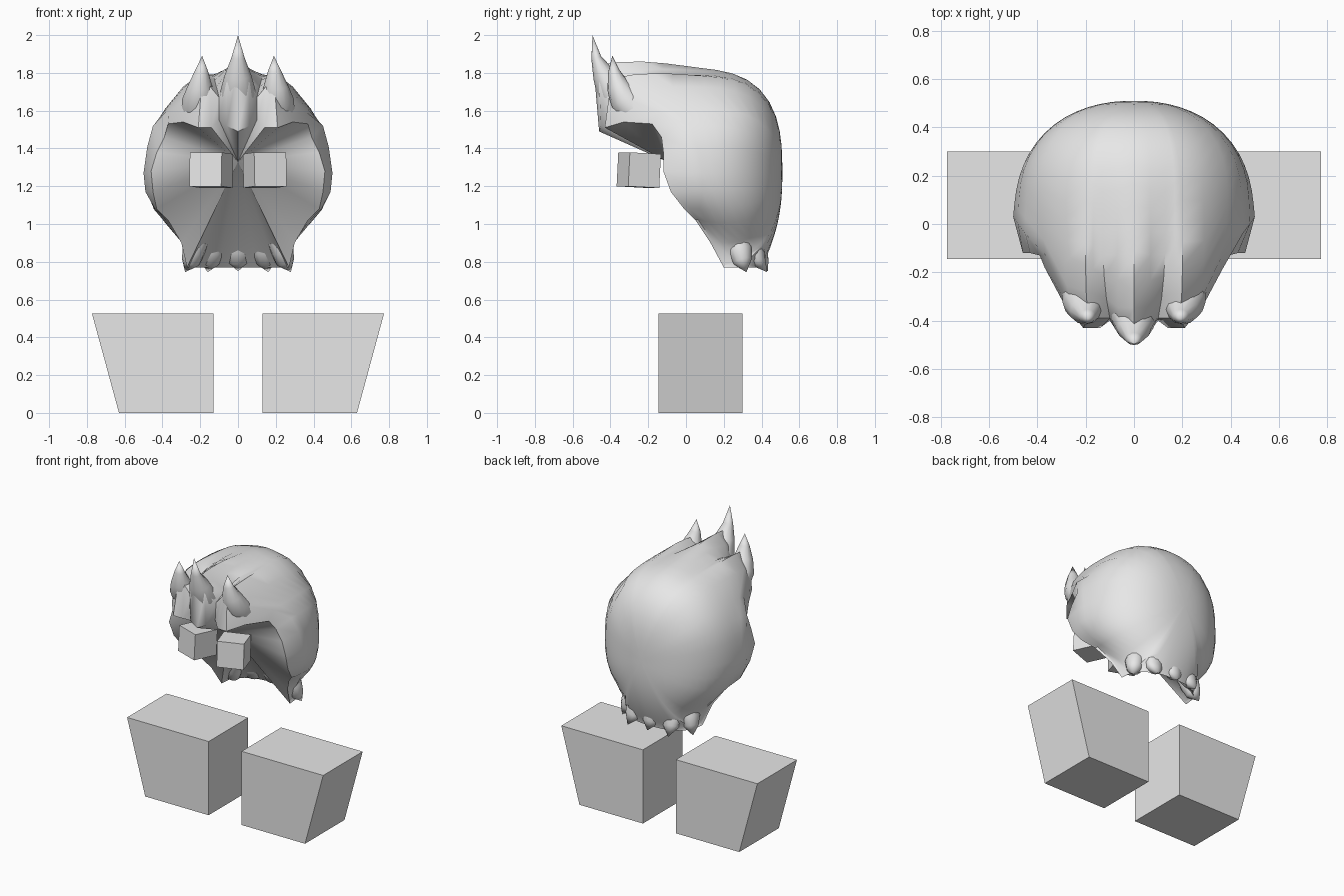
import bpy, bmesh, math
from mathutils import Vector, Matrix

cube = bpy.data.objects.get("Cube")
if cube:
    bpy.data.objects.remove(cube, do_unlink=True)

grey = bpy.data.materials.new("light_grey")
grey.use_nodes = True
grey.diffuse_color = (0.8, 0.8, 0.8, 1)
grey.node_tree.nodes["Principled BSDF"].inputs["Base Color"].default_value = (0.8, 0.8, 0.8, 1)


def finish(name, bm, smooth=None):
    bmesh.ops.recalc_face_normals(bm, faces=bm.faces)
    me = bpy.data.meshes.new(name)
    bm.to_mesh(me)
    bm.free()
    me.materials.append(grey)
    ob = bpy.data.objects.new(name, me)
    bpy.context.collection.objects.link(ob)
    if smooth:
        bpy.ops.object.select_all(action='DESELECT')
        ob.select_set(True)
        bpy.context.view_layer.objects.active = ob
        bpy.ops.object.shade_smooth_by_angle(angle=math.radians(smooth))


def bridge(bm, a, b):
    n = len(a)
    for i in range(n):
        j = (i + 1) % n
        bm.faces.new((a[i], a[j], b[j], b[i]))


def fan(bm, ring, tip):
    for i in range(len(ring)):
        bm.faces.new((ring[i], ring[(i + 1) % len(ring)], tip))


def mirrored(points):
    half = [Vector(p) for p in points]
    return half + [Vector((-p.x, p.y, p.z)) for p in reversed(half[1:-1])]


# Hair shell: front rim, a raised ridge behind it, then a rounded head to a back pole
CENTRE = Vector((0, 0.08, 1.28))
POLE = Vector((0, 1, 0))


def head_norm(v):
    ry = 0.43 if v.y > 0 else 0.60
    side_profile = (abs(v.y / ry) ** 2.7 + abs(v.z / 0.525) ** 2.7) ** (1 / 2.7)
    return (abs(v.x / 0.48) ** 2.2 + side_profile ** 2.2) ** (1 / 2.2)


front_rim = [
    (0, -0.46, 1.49), (0.06, -0.45, 1.52), (0.10, -0.40, 1.55),      # centre fringe
    (0.14, -0.43, 1.51), (0.21, -0.43, 1.51), (0.29, -0.33, 1.54),   # side fringe
    (0.37, -0.18, 1.53), (0.39, -0.13, 1.46), (0.43, -0.12, 1.38),   # temple
    (0.46, -0.12, 1.28), (0.45, -0.08, 1.17), (0.43, -0.01, 1.08),   # cheek
]
nape_rim = [
    (0.37, 0.05, 1.02), (0.30, 0.13, 0.90), (0.27, 0.20, 0.77),
    (0.26, 0.29, 0.77), (0.20, 0.355, 0.77), (0.10, 0.395, 0.77), (0, 0.405, 0.77),
]
front_ridge = [
    (0, -0.49, 1.84), (0.06, -0.46, 1.75), (0.10, -0.39, 1.67),
    (0.15, -0.39, 1.73), (0.19, -0.395, 1.77), (0.26, -0.35, 1.68),
    (0.365, -0.13, 1.59), (0.45, -0.04, 1.52), (0.48, 0.00, 1.41),
    (0.50, 0.03, 1.27), (0.49, 0.03, 1.17), (0.44, 0.02, 1.08),
]
rim = mirrored(front_rim + nape_rim)
ridge = mirrored(front_ridge + [Vector(p).lerp(CENTRE + Vector((0, 0.4, -0.1)), 0.03)
                                for p in nape_rim])

bm = bmesh.new()
ROWS = 15
rings = [[bm.verts.new(p) for p in rim]]
for r in range(ROWS):
    t = r / ROWS
    ring = []
    for p in ridge:
        off = p - CENTRE
        d = off.normalized().slerp(POLE, t)
        scale = 1 + (head_norm(off) - 1) * (1 - t) ** 5
        ring.append(bm.verts.new(CENTRE + d * (scale / head_norm(d))))
    rings.append(ring)
for a, b in zip(rings, rings[1:]):
    bridge(bm, a, b)
fan(bm, rings[-1], bm.verts.new(CENTRE + POLE * 0.43))
# Folded inner face under the fringe
fan(bm, rings[0], bm.verts.new((0, -0.10, 1.33)))
finish("hair_shell", bm, 50)


# Tapered tufts along a path: stations are (x, y, z, half width, half depth)
def tuft(name, stations, side=1, n=12):
    pts = [Vector((side * s[0], s[1], s[2])) for s in stations]
    bm = bmesh.new()
    loops = []
    for i, (p, s) in enumerate(zip(pts[:-1], stations)):
        along = (pts[i + 1] - pts[max(i - 1, 0)]).normalized()
        u = (Vector((1, 0, 0)) - along * along.x).normalized()
        v = along.cross(u)
        loops.append([bm.verts.new(p + u * s[3] * math.cos(2 * math.pi * k / n)
                                   + v * s[4] * math.sin(2 * math.pi * k / n))
                      for k in range(n)])
    for a, b in zip(loops, loops[1:]):
        bridge(bm, a, b)
    fan(bm, loops[-1], bm.verts.new(pts[-1]))
    bm.faces.new(loops[0])
    finish(name, bm, 50)


tuft("centre_spike", [(0, -0.32, 1.62, 0.09, 0.09), (0, -0.39, 1.70, 0.095, 0.09),
                      (0, -0.435, 1.79, 0.07, 0.06), (0, -0.475, 1.88, 0.035, 0.027),
                      (0, -0.495, 2.0)])
side_spike = [(0.21, -0.27, 1.60, 0.09, 0.09), (0.205, -0.325, 1.66, 0.09, 0.085),
              (0.20, -0.36, 1.73, 0.065, 0.06), (0.193, -0.382, 1.81, 0.035, 0.03),
              (0.19, -0.39, 1.89)]
nape_outer = [(0.21, 0.27, 0.92, 0.06, 0.06), (0.235, 0.285, 0.86, 0.06, 0.065),
              (0.25, 0.30, 0.80, 0.05, 0.05), (0.28, 0.32, 0.745)]
nape_inner = [(0.13, 0.34, 0.92, 0.06, 0.05), (0.14, 0.36, 0.86, 0.07, 0.055),
              (0.15, 0.385, 0.80, 0.055, 0.04), (0.16, 0.43, 0.745)]
tuft("nape_tuft", [(0, 0.36, 0.92, 0.06, 0.05), (0, 0.38, 0.86, 0.07, 0.055),
                   (0, 0.40, 0.80, 0.055, 0.04), (0, 0.435, 0.75)])
for side, label in ((1, "left"), (-1, "right")):
    tuft(label + "_spike", side_spike, side)
    tuft(label + "_outer_nape_tuft", nape_outer, side)
    tuft(label + "_inner_nape_tuft", nape_inner, side)

    # Eye block, turned slightly outward
    bm = bmesh.new()
    rot = Matrix.Rotation(side * math.radians(20), 4, 'Z') @ Matrix.Rotation(math.radians(-3), 4, 'X')
    bmesh.ops.create_cube(bm, size=1, matrix=Matrix.Translation((side * 0.142, -0.25, 1.285))
                          @ rot @ Matrix.Diagonal((0.18, 0.175, 0.18, 1)))
    finish(label + "_eye", bm)

    # Foot block with a sloping outer wall
    bm = bmesh.new()
    bmesh.ops.create_cube(bm, size=1)
    for v in bm.verts:
        top = v.co.z > 0
        outer = 0.773 if top else 0.63
        v.co = (side * (outer if v.co.x > 0 else 0.13),
                0.30 if v.co.y > 0 else -0.145, 0.525 if top else 0)
    finish(label + "_foot", bm)
